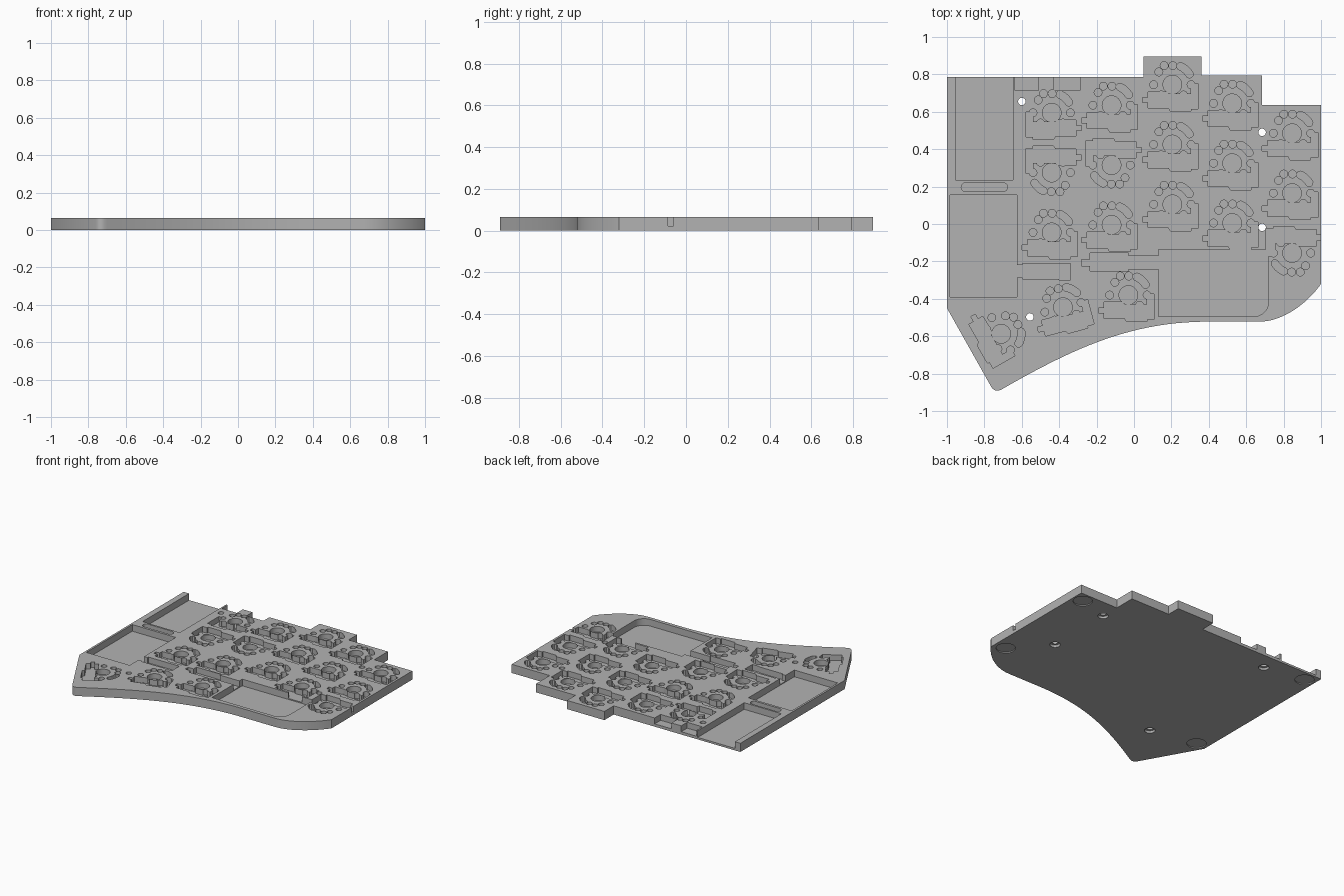
import bpy, bmesh
from math import cos, sin, pi, radians
from mathutils import Vector, Matrix
from mathutils.geometry import interpolate_bezier

if "Cube" in bpy.data.objects:
    bpy.data.objects.remove(bpy.data.objects["Cube"])

THICK = 0.065
ABOVE = 0.1


def bezier(a, b, c, d, n=20):
    return [(p.x, p.y) for p in interpolate_bezier(Vector(a), Vector(b), Vector(c), Vector(d), n)]


def circle(x, y, r, n=20):
    return [(x + r * cos(2 * pi * i / n), y + r * sin(2 * pi * i / n)) for i in range(n)]


def rect(x0, x1, y0, y1):
    return [(x0, y0), (x1, y0), (x1, y1), (x0, y1)]


def arc(x, y, r, a0, a1, n=8):
    return [(x + r * cos(radians(a0 + (a1 - a0) * i / n)),
             y + r * sin(radians(a0 + (a1 - a0) * i / n))) for i in range(n + 1)]


def prisms(name, outlines, z0, z1):
    """Object made of flat outlines extruded from z0 to z1."""
    bm = bmesh.new()
    for pts in outlines:
        face = bm.faces.new([bm.verts.new((x, y, z0)) for x, y in pts])
        top = bmesh.ops.extrude_face_region(bm, geom=[face])["geom"]
        bmesh.ops.translate(bm, vec=(0, 0, z1 - z0),
                            verts=[v for v in top if isinstance(v, bmesh.types.BMVert)])
    bmesh.ops.recalc_face_normals(bm, faces=bm.faces)
    mesh = bpy.data.meshes.new(name)
    bm.to_mesh(mesh)
    bm.free()
    obj = bpy.data.objects.new(name, mesh)
    bpy.context.collection.objects.link(obj)
    return obj


def cut(target, name, outlines, z0, z1):
    cutter = prisms(name, outlines, z0, z1)
    cutter.hide_render = True
    mod = target.modifiers.new(name, "BOOLEAN")
    mod.operation = "DIFFERENCE"
    mod.solver = "EXACT"
    mod.use_self = True
    mod.object = cutter
    bpy.context.view_layer.objects.active = target
    bpy.ops.object.modifier_apply(modifier=name)
    bpy.data.objects.remove(cutter)


# Case outline: stepped back edge, rounded front corner, concave thumb edge
outline = [(-1, 0.785), (0.05, 0.785), (0.05, 0.895), (0.36, 0.895), (0.36, 0.795),
           (0.685, 0.795), (0.685, 0.635), (1, 0.635)]
outline += bezier((1, -0.32), (0.93, -0.42), (0.8, -0.522), (0.67, -0.522))
outline += bezier((0.4, -0.522), (0, -0.522), (-0.3, -0.65), (-0.7, -0.88), 28)
outline += bezier((-0.715, -0.888), (-0.735, -0.895), (-0.75, -0.89), (-0.762, -0.873), 6)
outline += [(-1, -0.45)]
case = prisms("keyboard_case", [outline], 0, THICK)

# Controller, battery and trackpad pockets
pockets = [
    rect(-0.955, -0.647, 0.235, 0.85),
    rect(-0.985, -0.625, -0.39, 0.155),
    [(0.13, -0.495)] + arc(0.64, -0.415, 0.08, -90, 0) + [(0.72, -0.135), (0.13, -0.135)],
]
cut(case, "main_pockets", pockets, 0.015, ABOVE)

# Rear connector openings, cable slot and wire channels
slot = arc(-0.70, 0.197, 0.024, -90, 90) + arc(-0.90, 0.197, 0.024, 90, 270)
channels = [
    slot,
    rect(-0.635, -0.51, 0.715, 0.85),
    rect(-0.43, -0.29, 0.715, 0.85),
    rect(-0.595, -0.39, -0.295, -0.21),
    rect(-0.635, -0.585, -0.285, -0.22),
    rect(-0.40, -0.34, -0.30, -0.21),
    rect(-0.235, -0.03, -0.25, -0.155),
    rect(-0.28, -0.225, -0.225, -0.19),
    rect(-0.04, 0.14, -0.24, -0.17),
    rect(0.71, 0.755, -0.17, -0.08),
]
cut(case, "channels", channels, 0.021, ABOVE)

# Switch recess template: socket body with end pads, pin holes, curved pin slot
socket = [(-0.16, -0.095), (-0.13, -0.095), (-0.13, -0.125), (-0.02, -0.125), (-0.01, -0.142),
          (0.10, -0.142), (0.10, -0.13), (0.138, -0.13), (0.138, 0.005), (0.10, 0.005),
          (0.10, -0.05), (-0.02, -0.05), (-0.03, -0.038), (-0.13, -0.038), (-0.13, -0.068),
          (-0.16, -0.068)]
pins = [(-0.1, 0), (0.1, 0), (-0.06, -0.055), (0.06, -0.055), (-0.072, 0.068),
        (-0.044, 0.102), (0.002, 0.102)]
pin_shapes = [circle(0, 0, 0.05, 32)] + [circle(x, y, 0.021, 14) for x, y in pins]
ends = [Vector((0.107 * cos(radians(a)), 0.107 * sin(radians(a)))) for a in (66, 31)]
pin_shapes.append(arc(0, 0, 0.127, 31, 66) + arc(ends[0].x, ends[0].y, 0.02, 80, 232, 4)
                  + arc(0, 0, 0.087, 66, 31) + arc(ends[1].x, ends[1].y, 0.02, 225, 377, 4))

# Switch positions: three rows in five columns, then the thumb cluster
keys = []
columns = [(-0.44, 0.595, 1), (-0.12, 0.635, 1), (0.205, 0.745, None),
           (0.525, 0.645, None), (0.845, 0.485, 2)]
for x, y, turned_row in columns:
    for row in range(3):
        keys.append((x, y - 0.32 * row, 180 if row == turned_row else 0))
keys += [(-0.03, -0.38, 0), (-0.38, -0.445, 15), (-0.71, -0.587, -60)]


def place(pts, key, flip=1):
    turn = Matrix.Rotation(radians(key[2]), 2)
    moved = [turn @ Vector((x * flip, y)) + Vector(key[:2]) for x, y in pts]
    return [tuple(p) for p in moved]


sockets = [place(socket, k, -1 if i == 0 else 1) for i, k in enumerate(keys)]
cut(case, "switch_sockets", sockets, 0.023, ABOVE)
cut(case, "switch_pins", [place(p, k) for k in keys for p in pin_shapes], 0.025, ABOVE)

# Screw holes with countersinks, and foot recesses underneath
screws = [(-0.6, 0.655), (0.685, 0.49), (0.685, -0.018), (-0.557, -0.497)]
feet = [(0.92, 0.555), (0.91, -0.27), (-0.92, 0.705), (-0.915, -0.43)]
cut(case, "screw_holes", [circle(x, y, 0.02) for x, y in screws], -0.05, ABOVE)
cut(case, "countersinks", [circle(x, y, 0.036, 24) for x, y in screws], -0.05, 0.018)
cut(case, "foot_recesses", [circle(x, y, 0.066, 32) for x, y in feet], -0.05, 0.008)

# Single grey plastic
grey = bpy.data.materials.new("grey_plastic")
grey.use_nodes = True
colour = (0.45, 0.45, 0.45, 1)
grey.diffuse_color = colour
grey.node_tree.nodes["Principled BSDF"].inputs["Base Color"].default_value = colour
case.data.materials.clear()
case.data.materials.append(grey)
for poly in case.data.polygons:
    poly.material_index = 0

bpy.ops.object.select_all(action="DESELECT")
case.select_set(True)
bpy.context.view_layer.objects.active = case
bpy.ops.object.shade_smooth_by_angle(angle=radians(30))
